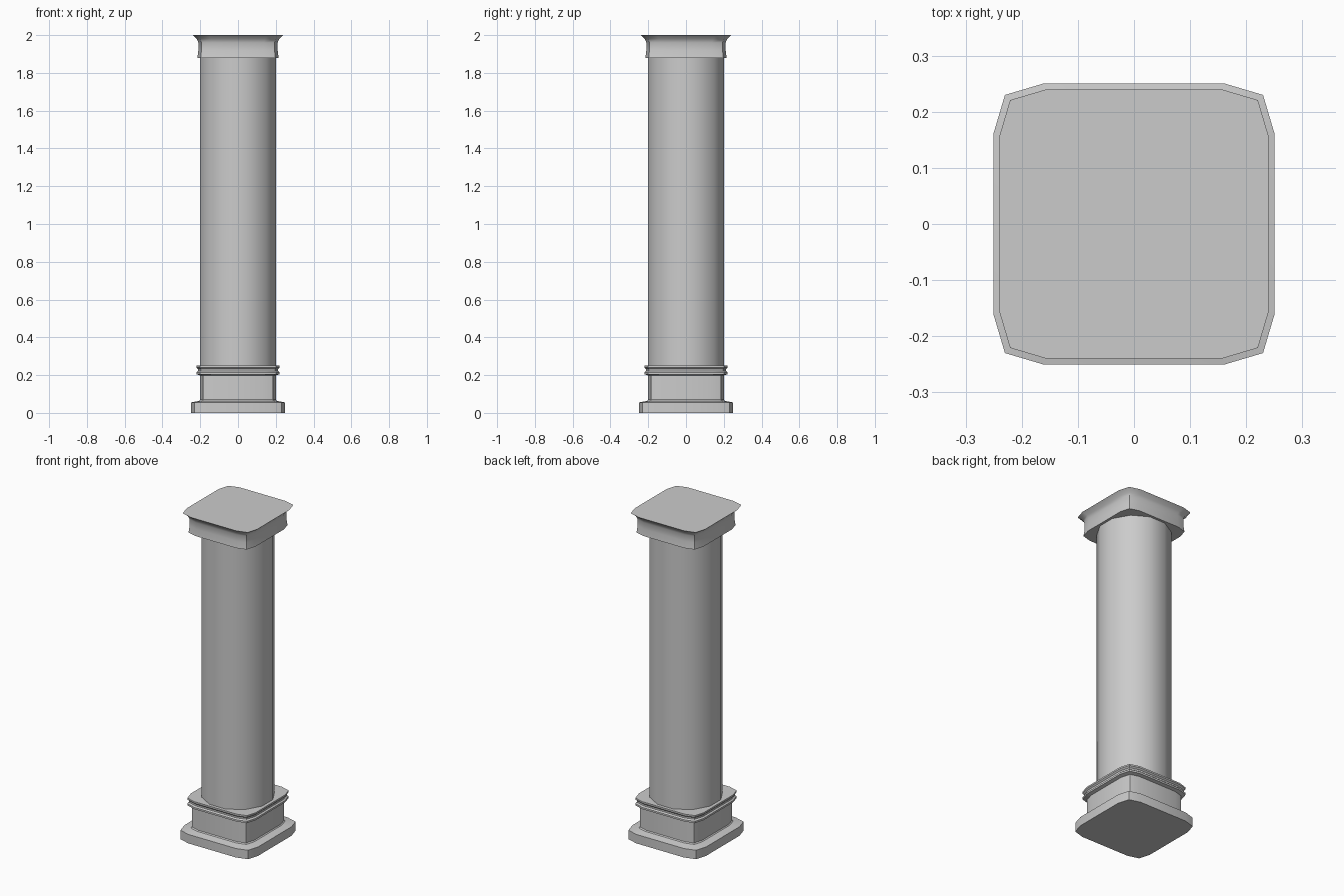
import bpy, math

if "Cube" in bpy.data.objects:
    bpy.data.objects.remove(bpy.data.objects["Cube"])


def ring_square(h):
    """Square with softly chamfered, pointed corners (12 points)."""
    a, c = h * 0.65, h * 0.92
    pts = []
    for k in range(4):
        co, si = round(math.cos(k * math.pi / 2)), round(math.sin(k * math.pi / 2))
        pts += [(x * co - y * si, x * si + y * co) for x, y in ((h, a), (c, c), (a, h))]
    return pts


def ring_round(h):
    """Twelve-sided round with flats facing the axes."""
    r = h / math.cos(math.pi / 12)
    return [(r * math.cos(math.radians(15 + 30 * i)), r * math.sin(math.radians(15 + 30 * i)))
            for i in range(12)]


def stack(name, profile, ring):
    """Loft a cross-section through (half width, height) pairs, capped at both ends."""
    verts, n = [], 12
    for h, z in profile:
        verts += [(x, y, z) for x, y in ring(h)]
    faces = [tuple(range(n))[::-1], tuple(range(len(verts) - n, len(verts)))]
    for s in range(len(profile) - 1):
        for i in range(n):
            j = (i + 1) % n
            faces.append((s * n + i, s * n + j, s * n + n + j, s * n + n + i))
    mesh = bpy.data.meshes.new(name)
    mesh.from_pydata(verts, [], faces)
    obj = bpy.data.objects.new(name, mesh)
    bpy.context.collection.objects.link(obj)
    bpy.ops.object.select_all(action='DESELECT')
    obj.select_set(True)
    bpy.context.view_layer.objects.active = obj
    bpy.ops.object.shade_smooth_by_angle(angle=math.radians(35))
    return obj


# plinth, pedestal block and its grooved moulding
stack("base", [(0.25, 0), (0.25, 0.055), (0.205, 0.064), (0.2, 0.07), (0.2, 0.198),
               (0.22, 0.204), (0.22, 0.215), (0.212, 0.222), (0.212, 0.232),
               (0.22, 0.24), (0.22, 0.25)], ring_square)

# round shaft
stack("shaft", [(0.2, 0.25), (0.2, 1.88)], ring_round)

# flared capital
stack("capital", [(0.215, 1.88), (0.21, 1.92), (0.21, 1.96), (0.218, 1.98), (0.24, 2.0)], ring_square)
